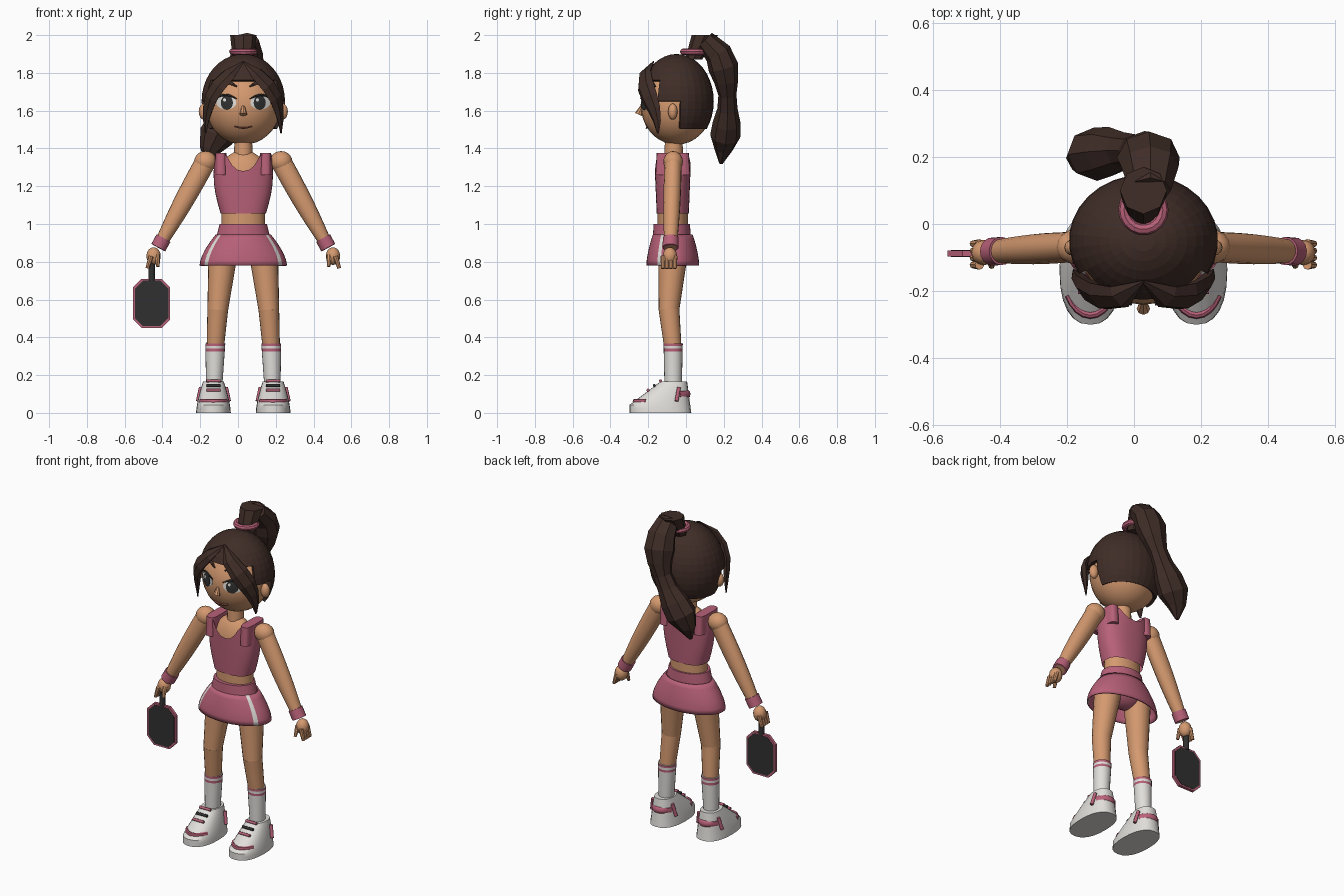
import bpy, bmesh
from math import sin, cos, pi, radians, sqrt, copysign
from mathutils import Vector, Matrix

cube = bpy.data.objects.get("Cube")
if cube:
    bpy.data.objects.remove(cube)

BODY_X = 0.028
HEAD = Vector((0, -0.05, 1.63))
HEAD_SIZE = Vector((0.2, 0.19, 0.21))
SIDES = ((1, "left"), (-1, "right"))


def material(name, red, green, blue):
    made = bpy.data.materials.new(name)
    made.use_nodes = True
    made.diffuse_color = (red, green, blue, 1)
    made.node_tree.nodes["Principled BSDF"].inputs["Base Color"].default_value = made.diffuse_color
    return made


SKIN = material("skin", 0.66, 0.32, 0.16)
PINK = material("rose pink", 0.48, 0.12, 0.19)
WHITE = material("off white", 0.75, 0.73, 0.7)
HAIR = material("dark brown hair", 0.05, 0.026, 0.02)
DARK = material("charcoal", 0.03, 0.03, 0.03)
LIP = material("lip brown", 0.2, 0.06, 0.045)


def mix(start, end, t):
    return start + (end - start) * t


def spread(steps):
    return [i / steps for i in range(steps + 1)]


def finish(name, bm, materials, smooth):
    """Turn a bmesh into a shaded object placed on the body axis."""
    bmesh.ops.recalc_face_normals(bm, faces=bm.faces)
    bmesh.ops.translate(bm, verts=bm.verts, vec=(BODY_X, 0, 0))
    mesh = bpy.data.meshes.new(name)
    bm.to_mesh(mesh)
    bm.free()
    for item in materials:
        mesh.materials.append(item)
    made = bpy.data.objects.new(name, mesh)
    bpy.context.collection.objects.link(made)
    if smooth:
        bpy.ops.object.select_all(action='DESELECT')
        made.select_set(True)
        bpy.context.view_layer.objects.active = made
        bpy.ops.object.shade_smooth_by_angle(angle=radians(smooth))
    return made


def skin_rings(name, rings, materials, rule=None, bottom=True, top=True, smooth=40):
    """Bridge point rings; rule(band, segment) picks the material of a face."""
    bm = bmesh.new()
    rows = [[bm.verts.new(point) for point in ring] for ring in rings]
    count = len(rows[0])
    for band, (low, high) in enumerate(zip(rows, rows[1:])):
        for j in range(count):
            k = (j + 1) % count
            face = bm.faces.new((low[j], low[k], high[k], high[j]))
            face.material_index = rule(band, j) if rule else 0
    if bottom:
        bm.faces.new(rows[0])
    if top:
        bm.faces.new(rows[-1])
    return finish(name, bm, materials, smooth)


def oval(x, y, z, half_x, half_y, sides=20, power=1):
    """Level ring; a power under one makes it boxier."""
    def bend(value):
        return copysign(abs(value) ** power, value)
    angles = [2 * pi * j / sides for j in range(sides)]
    return [Vector((x + half_x * bend(cos(a)), y + half_y * bend(sin(a)), z)) for a in angles]


def stack(name, materials, section, steps=1, sides=20, power=1, **options):
    rings = [oval(*section(t), sides, power) for t in spread(steps)]
    return skin_rings(name, rings, materials, **options)


def strand(name, path, width, depth, mat, steps=8, sides=8, away=(0, 5, 1), smooth=40):
    """Sweep an ellipse along path(t), its depth pointing away from a point."""
    points = [Vector(path(t)) for t in spread(steps)]
    rings = []
    for i, (t, centre) in enumerate(zip(spread(steps), points)):
        along = (points[min(i + 1, steps)] - points[max(i - 1, 0)]).normalized()
        across = along.cross(centre - Vector(away)).normalized()
        out = across.cross(along)
        rings.append([centre + across * width(t) * cos(a) + out * depth(t) * sin(a)
                      for a in (2 * pi * j / sides for j in range(sides))])
    return skin_rings(name, rings, [mat], smooth=smooth)


def bone(name, start, end, thick, thin, mat, s=1, sides=12):
    """Straight tapered limb, mirrored when s is negative."""
    def path(t):
        x, y, z = mix(Vector(start), Vector(end), t)
        return s * x, y, z
    def radius(t):
        return mix(thick, thin, t)
    strand(name, path, radius, radius, mat, 1, sides)


def ball(name, centre, size, mat, segments=16, keep=None, smooth=40):
    bm = bmesh.new()
    bmesh.ops.create_uvsphere(bm, u_segments=segments, v_segments=segments * 2 // 3, radius=1,
                              matrix=Matrix.Translation(centre) @ Matrix.Diagonal((*size, 1)))
    if keep:
        cut = [face for face in bm.faces if not keep(face.calc_center_median())]
        bmesh.ops.delete(bm, geom=cut, context='FACES')
    return finish(name, bm, [mat], smooth)


def on_face(x, z, lift):
    flat = 1 - (x / HEAD_SIZE.x) ** 2 - ((z - HEAD.z) / HEAD_SIZE.z) ** 2
    return Vector((x, HEAD.y - HEAD_SIZE.y * sqrt(max(0, flat)) - lift, z))


def decal(name, x, z, half_x, half_z, mat, lift):
    """Thin oval plate that follows the face."""
    outline = oval(0, 0, 0, half_x, half_z)
    layers = ((1, -0.003), (1, lift), (0.5, lift), (0.1, lift))
    skin_rings(name, [[on_face(x + k * p.x, z + k * p.y, off) for p in outline] for k, off in layers], [mat])


def stroke(name, start, end, z, arch, width, mat, s=1):
    """Arched line drawn on the face."""
    strand(name, lambda t: on_face(s * mix(start, end, t), z + arch * sin(pi * t), 0.004),
           lambda t: width * (0.3 + 0.7 * sin(pi * t)), lambda t: 0.005, mat, 6, 6, HEAD)


# Head, face and ears
ball("head", HEAD, HEAD_SIZE, SKIN, 28, smooth=25)
bone("neck", (0, -0.065, 1.35), (0, -0.065, 1.46), 0.05, 0.046, SKIN)
bone("nose", (0, -0.23, 1.63), (0, -0.252, 1.58), 0.007, 0.02, SKIN, sides=8)
stroke("mouth", -0.047, 0.047, 1.517, -0.009, 0.004, LIP)
for s, side in SIDES:
    decal(side + "_eye_white", s * 0.09, 1.643, 0.053, 0.037, WHITE, 0.003)
    decal(side + "_iris", s * 0.087, 1.642, 0.032, 0.038, DARK, 0.006)
    decal(side + "_eye_glint", s * 0.087 - 0.012, 1.657, 0.008, 0.009, WHITE, 0.008)
    stroke(side + "_lashes", 0.035, 0.155, 1.663, 0.02, 0.007, DARK, s)
    stroke(side + "_eyebrow", 0.035, 0.135, 1.728, 0.02, 0.012, HAIR, s)
    ball(side + "_ear", (s * 0.208, -0.07, 1.595), (0.028, 0.025, 0.043), SKIN, 12)


# Hair cap, left open around the face
def is_hair(c):
    return c.z > 1.5 and (c.y > -0.05 or c.z > 1.775 or (c.z > 1.64 and c.y > -0.14))


cap = ball("hair_cap", (0, -0.05, 1.65), (0.222, 0.197, 0.25), HAIR, 30, is_hair, smooth=0)
shell = cap.modifiers.new("thickness", 'SOLIDIFY')
shell.thickness, shell.offset = 0.02, -1

# Fringe locks that sweep down both sides from the parting
for s, side in SIDES:
    def lock(t):
        turn = 1.12 * sin(pi / 2 * t ** 0.8)
        z = mix(1.86, 1.48, t)
        girth = sqrt(1 - (max(0, z - 1.65) / 0.25) ** 2)
        return s * 0.222 * girth * sin(turn), HEAD.y - 0.225 * girth * cos(turn), z

    def fullness(t):
        return 0.1 + 0.9 * sin(pi * t ** 0.7)

    strand(side + "_fringe", lock, lambda t: 0.055 * fullness(t), lambda t: 0.028 * fullness(t),
           HAIR, 6, 6, HEAD, smooth=0)

# Ponytail: band, upright base and swaying tail
bpy.ops.mesh.primitive_torus_add(major_segments=18, minor_segments=8, major_radius=0.058,
                                 minor_radius=0.017, location=(BODY_X, 0.042, 1.912))
band = bpy.context.object
band.name = "hair_band"
band.data.materials.append(PINK)
stack("ponytail_base", [HAIR], lambda t: (0, mix(0.04, 0.1, t), mix(1.87, 2, t), mix(0.055, 0.07, t),
                                          mix(0.045, 0.07, t)), sides=8, smooth=0)


def tail_path(t):
    sway = (1 - cos(pi * t ** 1.5)) / 2
    return 0.02 - 0.21 * sway, 0.1 + 0.12 * sin(pi * 0.75 * t ** 0.6), mix(1.975, 1.32, t)


def tail_radius(t):
    return (0.075 + 0.02 * cos(2 * pi * (t - 0.2) / 0.55)) * min(1, 5.2 - 5 * t)


strand("ponytail", tail_path, tail_radius, lambda t: 0.85 * tail_radius(t), HAIR, 9, 8, (0, -5, 1.6), smooth=0)

# Torso and vest with a scooped neckline
stack("waist", [SKIN], lambda t: (0, -0.07, mix(0.96, 1.1, t), 0.115, 0.08))
ball("chest", (0, -0.07, 1.22), (0.142, 0.086, 0.17), SKIN, 24)
HEM, SHOULDER = 1.055, 1.37
vest = [oval(0, -0.07, mix(HEM, SHOULDER, t), mix(0.12, 0.15, t) + 0.02 * sin(pi * t),
             mix(0.085, 0.095, t), 40, 0.8) for t in spread(6)]
for point in (p for ring in vest for p in ring):
    scoop = 1.28 if point.y < -0.07 else 1.315
    rim = mix(scoop, SHOULDER, min(abs(point.x) / 0.09, 1) ** 2.5)
    point.z = mix(HEM, rim, (point.z - HEM) / (SHOULDER - HEM))
skin_rings("vest", vest, [PINK], bottom=False, top=False)
for s, side in SIDES:
    stack(side + "_strap", [PINK], lambda t: (s * 0.118, -0.07, mix(1.26, 1.375, t), 0.03, mix(0.092, 0.085, t)),
          power=0.5)

# Flared skirt with a white stripe on each side, belt and shorts
STRIPE_SEGMENTS = (23, 36)
skirt = stack("skirt", [PINK, WHITE],
              lambda t: (0, -0.07, mix(0.78, 0.945, t), mix(0.232, 0.145, t ** 1.6), mix(0.14, 0.105, t ** 1.6)),
              steps=6, sides=40, bottom=False, top=False, rule=lambda band, j: int(j in STRIPE_SEGMENTS))
shell = skirt.modifiers.new("thickness", 'SOLIDIFY')
shell.thickness, shell.offset = 0.008, -1
stack("belt", [PINK], lambda t: (0, -0.075, mix(0.94, 1, t), mix(0.14, 0.125, t), mix(0.1, 0.096, t)), sides=40)
ball("shorts", (0, -0.068, 0.9), (0.15, 0.088, 0.115), PINK, 20)

# Shoe outline, shared by the shoe, its laces and trims
SHOE_X, SHOE_TOP = 0.158, 0.166


def shoe_front(t):
    return -0.3 + 0.165 * max(0, (t - 0.25) / 0.75)


for s, side in SIDES:
    def shoe_section(t):
        front, back = shoe_front(t), 0.028 - 0.022 * t
        return s * SHOE_X, (front + back) / 2, SHOE_TOP * t, mix(0.092, 0.055, t ** 1.5), (back - front) / 2

    def shoe_trim(part, t_height, first, last, thickness, inset):
        x, y, z, half_x, half_y = shoe_section(t_height)
        strand(side + part, lambda t: (x + (half_x - inset) * cos(mix(first, last, t) * pi),
                                       y + (half_y - inset) * sin(mix(first, last, t) * pi), z),
               lambda t: thickness, lambda t: 0.011, PINK, away=(x, y, z))

    stack(side + "_shoe", [WHITE], shoe_section, 8, 24, 0.85, smooth=30)
    shoe_trim("_toe_trim", 0.37, -0.8, -0.2, 0.013, 0.002)
    shoe_trim("_heel_trim", 0.6, 0.2, 0.8, 0.02, 0.002)
    for edge in (-1, 1):
        bone(side + "_shoe_slash", (SHOE_X + edge * 0.083, -0.05, 0.062),
             (SHOE_X + edge * 0.067, -0.037, 0.135), 0.01, 0.01, PINK, s)
    for t, colour in ((0.7, PINK), (0.85, DARK), (1, PINK)):
        bone(side + "_lace", (SHOE_X - 0.037, shoe_front(t), SHOE_TOP * t + 0.004),
             (SHOE_X + 0.037, shoe_front(t), SHOE_TOP * t + 0.004), 0.008, 0.008, colour, s)

    # Leg and striped sock
    knee, ankle = Vector((0.135, -0.09, 0.55)), Vector((0.148, -0.07, 0.35))
    bone(side + "_thigh", (0.104, -0.065, 0.88), knee, 0.08, 0.055, SKIN, s, 20)
    ball(side + "_knee", (s * knee.x, knee.y, knee.z), (0.055, 0.055, 0.055), SKIN)
    bone(side + "_shin", knee, ankle, 0.055, 0.046, SKIN, s, 20)
    stack(side + "_sock", [WHITE, PINK],
          lambda t: (s * mix(0.148, 0.154, t), -0.068, mix(0.368, 0.144, t), mix(0.053, 0.043, t), mix(0.051, 0.046, t)),
          steps=16, rule=lambda band, j: int(band in (0, 2)))

    # Arm, wristband and hand
    shoulder, wrist = Vector((0.2, -0.068, 1.33)), Vector((0.45, -0.082, 0.875))

    def arm_path(t):
        x, y, z = mix(shoulder, wrist, t)
        return s * x, y, z

    ball(side + "_shoulder", arm_path(0), (0.06, 0.052, 0.056), SKIN)
    strand(side + "_arm", arm_path, lambda t: mix(0.055, 0.03, t) + 0.008 * sin(pi * t),
           lambda t: mix(0.045, 0.033, t) + 0.006 * sin(pi * t), SKIN, 8, 16)
    bone(side + "_wristband", mix(shoulder, wrist, 0.89), wrist, 0.042, 0.042, PINK, s, 16)
    ball(side + "_palm", (s * 0.475, -0.085, 0.83), (0.038, 0.038, 0.047), SKIN, 12)
    for finger in range(4):
        y = -0.122 + finger * 0.021
        bone(side + "_finger", (0.488, y, 0.83), (0.508, y, 0.765), 0.014, 0.01, SKIN, s, 8)
    bone(side + "_thumb", (0.455, -0.105, 0.835), (0.452, -0.125, 0.775), 0.015, 0.009, SKIN, s, 8)

# Paddle: rimmed octagon with dark faces and a handle
GRIP = Vector((-0.485, -0.088, 0.58))


def octagon(y, half_x, half_z, corner):
    half = [(half_x, corner - half_z), (half_x, half_z - corner),
            (half_x - corner, half_z), (corner - half_x, half_z)]
    return [GRIP + Vector((x, y, z)) for x, z in half + [(-x, -z) for x, z in half]]


skin_rings("paddle_rim", [octagon(y, 0.098, 0.13, 0.045) for y in (-0.009, 0.009)], [PINK], smooth=0)
skin_rings("paddle_faces", [octagon(y, 0.088, 0.12, 0.042) for y in (-0.011, 0.011)], [DARK], smooth=0)
bone("paddle_handle", GRIP + Vector((0, 0, 0.12)), GRIP + Vector((0, 0, 0.24)), 0.017, 0.017, DARK)
